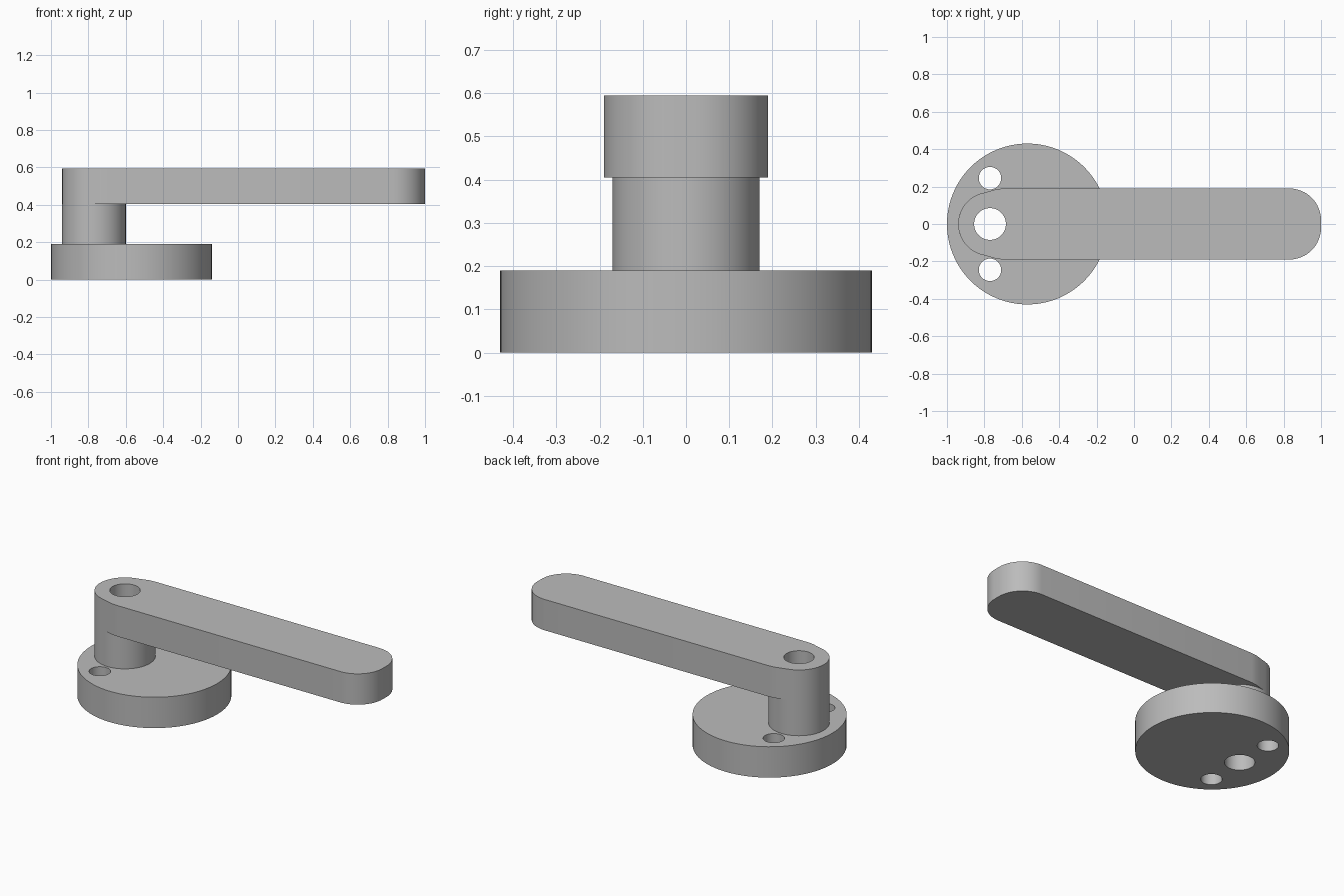
import bpy
from math import sin, cos, radians

cube = bpy.data.objects.get("Cube")
if cube:
    bpy.data.objects.remove(cube, do_unlink=True)

metal = bpy.data.materials.new("satin_grey")
metal.use_nodes = True
grey = (0.5, 0.5, 0.5, 1)
metal.diffuse_color = grey
metal.node_tree.nodes["Principled BSDF"].inputs["Base Color"].default_value = grey

PIVOT = -0.77
POST_R = 0.17
ARM_W = 0.19
END_R = 0.17


def arc(cx, cy, r, start, end, steps):
    angles = [radians(start + (end - start) * i / steps) for i in range(steps + 1)]
    return [(cx + r * cos(a), cy + r * sin(a)) for a in angles]


def circle(cx, cy, r, steps=64):
    return arc(cx, cy, r, 0, 360, steps)[:-1]


def plate(name, loops, bottom, top):
    """Extrude an outline, with any further loops as holes, between two heights."""
    curve = bpy.data.curves.new(name, "CURVE")
    curve.dimensions = "2D"
    curve.fill_mode = "BOTH"
    curve.extrude = (top - bottom) / 2
    for loop in loops:
        spline = curve.splines.new("POLY")
        spline.points.add(len(loop) - 1)
        for point, (x, y) in zip(spline.points, loop):
            point.co = (x, y, 0, 1)
        spline.use_cyclic_u = True
    obj = bpy.data.objects.new(name, curve)
    obj.location.z = (bottom + top) / 2
    bpy.context.collection.objects.link(obj)
    bpy.ops.object.select_all(action="DESELECT")
    obj.select_set(True)
    bpy.context.view_layer.objects.active = obj
    bpy.ops.object.convert(target="MESH")
    obj = bpy.context.object
    # Weld caps to walls and face everything outwards
    bpy.ops.object.mode_set(mode="EDIT")
    bpy.ops.mesh.select_all(action="SELECT")
    bpy.ops.mesh.remove_doubles(threshold=0.0001)
    bpy.ops.mesh.normals_make_consistent(inside=False)
    bpy.ops.object.mode_set(mode="OBJECT")
    bpy.ops.object.shade_smooth_by_angle(angle=radians(30))
    obj.data.materials.clear()
    obj.data.materials.append(metal)
    return obj


bore = circle(PIVOT, 0, 0.085)
screw_holes = [circle(PIVOT, side * 0.245, 0.06, 40) for side in (-1, 1)]

# Round base with the central bore and two screw holes
plate("base_disc", [circle(-0.57, 0, 0.43, 96), bore] + screw_holes, 0, 0.19)

# Hollow post
plate("post", [circle(PIVOT, 0, POST_R), bore], 0.19, 0.405)

# Lever: rounded tip, straight sides, blended into the post's curve
blend = [(-0.77, 0.176), (-0.735, 0.186), (-0.70, ARM_W)]
tip_x, tip_y = 1 - END_R, ARM_W - END_R
outline = arc(tip_x, -tip_y, END_R, -90, 0, 16)
outline += arc(tip_x, tip_y, END_R, 0, 90, 16)
outline += blend[::-1]
outline += arc(PIVOT, 0, POST_R, 108, 252, 28)
outline += [(x, -y) for x, y in blend]
plate("lever_arm", [outline, bore], 0.405, 0.595)
